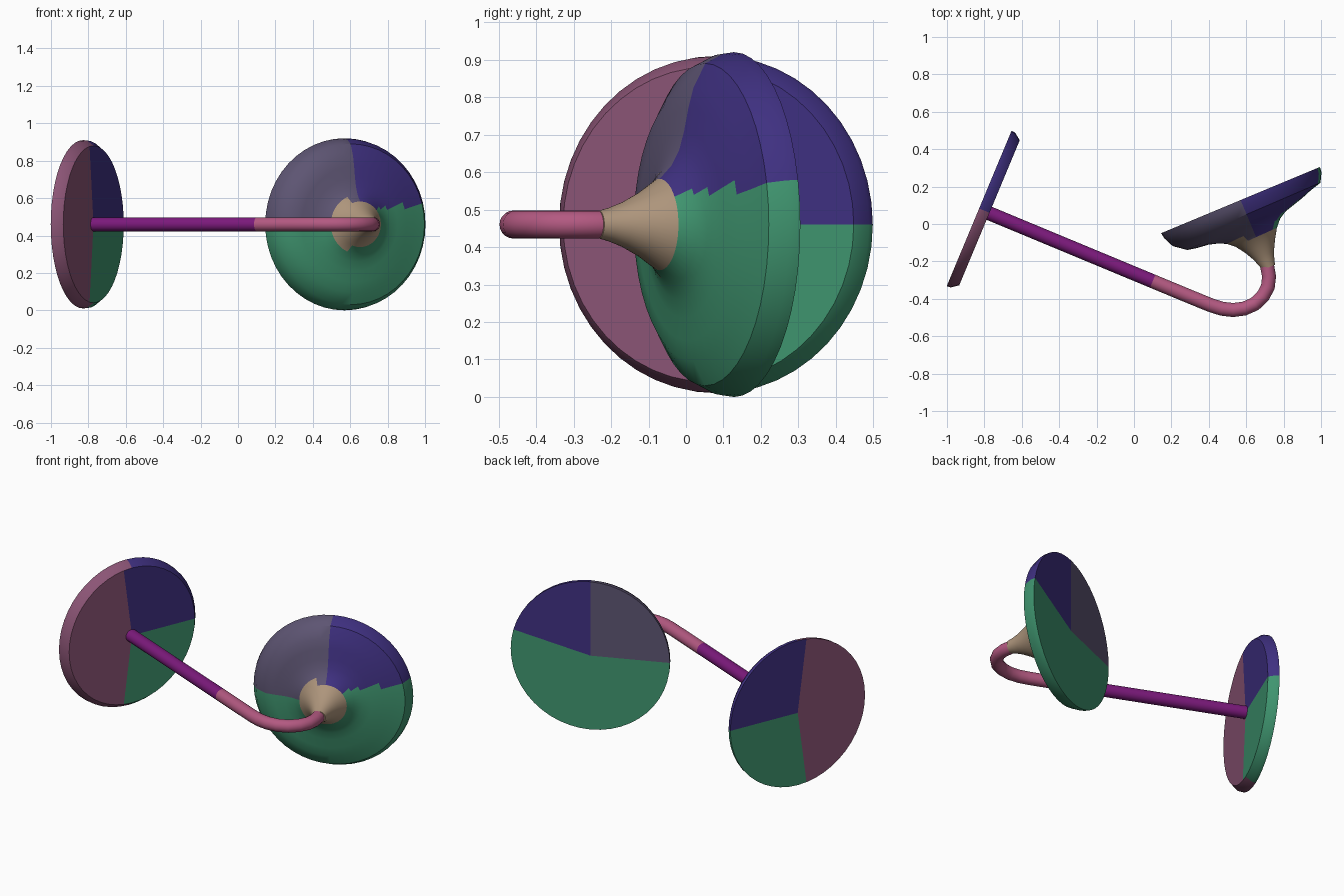
import bpy, bmesh, math
from mathutils import Vector

if "Cube" in bpy.data.objects:
    bpy.data.objects.remove(bpy.data.objects["Cube"])

ZC = 0.466
UP = Vector((0, 0, 1))


def material(name, rgb):
    m = bpy.data.materials.new(name)
    m.diffuse_color = (*rgb, 1)
    m.use_nodes = True
    m.node_tree.nodes["Principled BSDF"].inputs["Base Color"].default_value = m.diffuse_color
    return m


INDIGO = material("indigo", (0.05, 0.03, 0.22))
GREEN = material("green", (0.05, 0.30, 0.16))
MAUVE = material("mauve", (0.26, 0.09, 0.18))
SLATE = material("slate", (0.11, 0.09, 0.17))
BEIGE = material("beige", (0.42, 0.30, 0.20))
PURPLE = material("purple", (0.20, 0.01, 0.20))
PINK = material("pink", (0.45, 0.10, 0.22))


def finish(bm, name, mats, angle):
    bmesh.ops.recalc_face_normals(bm, faces=bm.faces)
    me = bpy.data.meshes.new(name)
    bm.to_mesh(me)
    bm.free()
    for m in mats:
        me.materials.append(m)
    ob = bpy.data.objects.new(name, me)
    bpy.context.collection.objects.link(ob)
    bpy.ops.object.select_all(action='DESELECT')
    bpy.context.view_layer.objects.active = ob
    ob.select_set(True)
    bpy.ops.object.shade_smooth_by_angle(angle=math.radians(angle))
    return ob


def bridge(bm, rings):
    for a, b in zip(rings, rings[1:]):
        n = len(a)
        for i in range(n):
            bm.faces.new((a[i], a[(i + 1) % n], b[(i + 1) % n], b[i]))


def cap(bm, ring, centre):
    c = bm.verts.new(centre)
    for i in range(len(ring)):
        bm.faces.new((ring[i], ring[(i + 1) % len(ring)], c))


def lathe(name, centre, axis, profile, mats, pick, segs=48):
    """Revolve (distance, radius, tilt) about a horizontal axis."""
    side = Vector((-axis.y, axis.x, 0))
    bm = bmesh.new()
    rings = []
    for s, r, tilt in profile:
        ring = []
        for i in range(segs):
            t = 2 * math.pi * i / segs
            u = r * math.cos(t)
            ring.append(bm.verts.new(centre + side * u + UP * r * math.sin(t) + axis * (s - tilt * u)))
        rings.append(ring)
    bridge(bm, rings)
    cap(bm, rings[0], centre + axis * profile[0][0])
    cap(bm, rings[-1], centre + axis * profile[-1][0])
    for f in bm.faces:
        d = f.calc_center_median() - centre
        f.material_index = pick(d.dot(axis), d.dot(side), d.z)
    return finish(bm, name, mats, 35)


def tube(name, pts, radius, mat, segs=20):
    """Round bar along a path lying in a horizontal plane."""
    bm = bmesh.new()
    rings = []
    for k, p in enumerate(pts):
        d = (pts[min(k + 1, len(pts) - 1)] - pts[max(k - 1, 0)]).normalized()
        side = Vector((-d.y, d.x, 0))
        rings.append([bm.verts.new(p + radius * (side * math.cos(2 * math.pi * i / segs)
                                                 + UP * math.sin(2 * math.pi * i / segs)))
                      for i in range(segs)])
    bridge(bm, rings)
    cap(bm, rings[0], pts[0])
    cap(bm, rings[-1], pts[-1])
    return finish(bm, name, [mat], 50)


# Flat mounting disc with a chamfered front rim
axis1 = Vector((0.923, -0.385, 0))
lathe("mounting_disc", Vector((-0.828, 0.083, ZC)), axis1,
      [(0, 0.45, 0), (0.022, 0.448, 0), (0.06, 0.42, 0)],
      [INDIGO, GREEN, MAUVE],
      lambda s, u, z: 2 if u < -0.02 else (0 if z > 0 else 1))

# Flared disc that narrows to a neck
axis2 = Vector((0.385, -0.923, 0))
bell_profile = [(0, 0.46, 0), (0.03, 0.456, 0), (0.083, 0.43, 0.01),
                (0.117, 0.365, 0.055), (0.132, 0.31, 0.05), (0.144, 0.25, 0.04),
                (0.158, 0.20, 0.05), (0.18, 0.158, 0.05), (0.215, 0.122, 0.03),
                (0.27, 0.086, 0), (0.32, 0.060, 0), (0.36, 0.045, 0), (0.39, 0.037, 0)]


def bell_colour(s, u, z):
    if s > 0.2:
        return 3
    if u > 0 and z > 0.09:
        return 0
    return 1 if z < 0.09 and u > -0.5 * abs(z) else (2 if z > 0 else 1)


lathe("flared_disc", Vector((0.57, 0.128, ZC)), axis2, bell_profile,
      [INDIGO, GREEN, SLATE, BEIGE], bell_colour)

# Straight bar and hooked bar joining the two discs
R = 0.0375
start, mid = Vector((-0.80, 0.068, ZC)), Vector((0.10, -0.306, ZC))
tube("straight_bar", [start, mid], R, PURPLE)
bend = [(0.10, -0.306), (0.30, -0.389), (0.41, -0.434), (0.47, -0.453), (0.53, -0.460),
        (0.59, -0.452), (0.645, -0.428), (0.69, -0.385), (0.716, -0.335),
        (0.722, -0.28), (0.712, -0.225), (0.69, -0.16)]
tube("hooked_bar", [Vector((x, y, ZC)) for x, y in bend], R, PINK)

# Settle the model on the ground
bpy.context.view_layer.update()
low = min(v.co.z for o in bpy.data.objects for v in o.data.vertices)
for o in bpy.data.objects:
    o.location.z -= low
